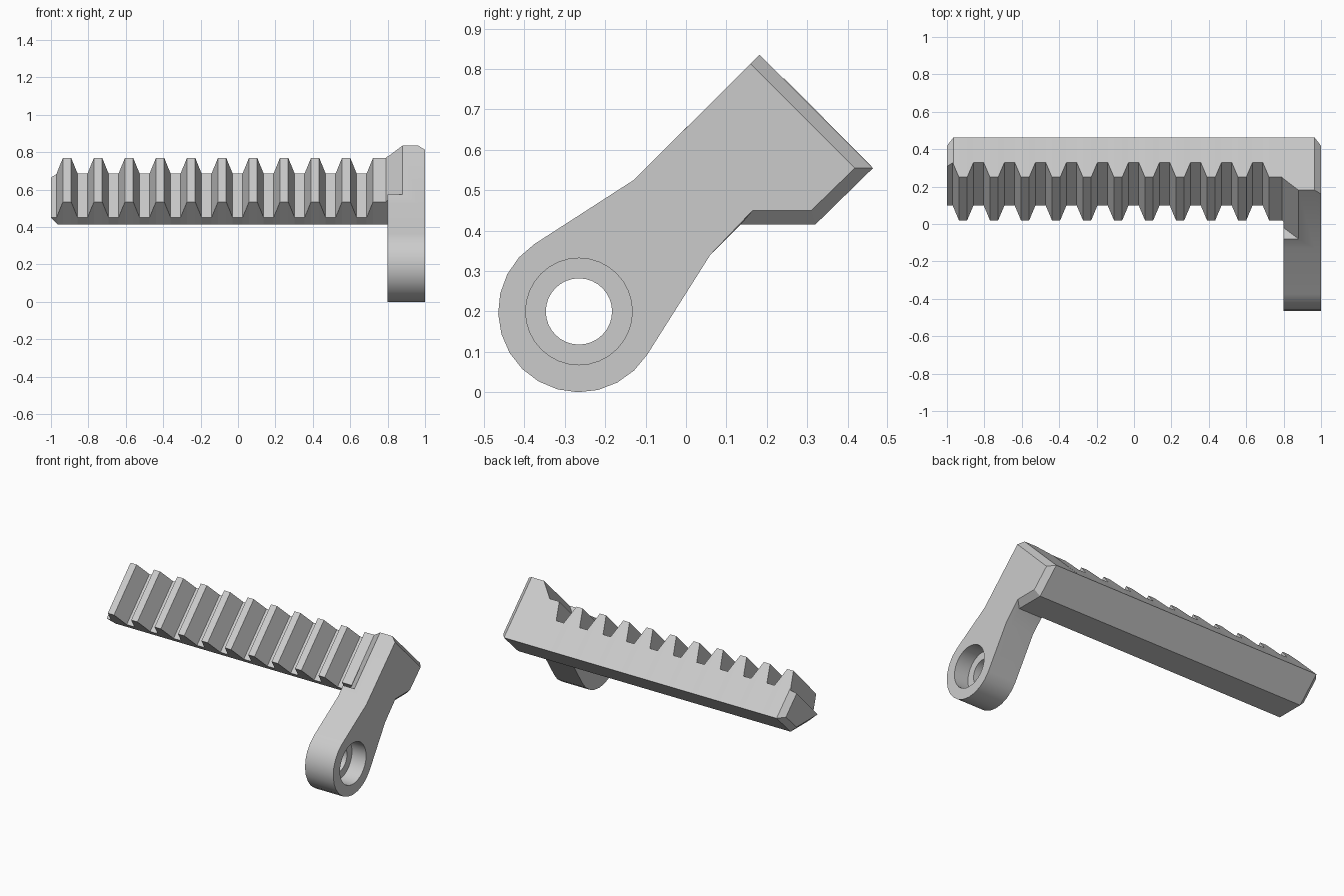
import bpy, bmesh, math
from mathutils import Vector

cube = bpy.data.objects.get("Cube")
if cube:
    bpy.data.objects.remove(cube, do_unlink=True)

grey = bpy.data.materials.new("light_grey")
grey.use_nodes = True
colour = (0.6, 0.6, 0.6, 1)
grey.diffuse_color = colour
grey.node_tree.nodes["Principled BSDF"].inputs["Base Color"].default_value = colour


def loft(name, rings):
    """Closed solid through rings that share a point count."""
    bm = bmesh.new()
    loops = [[bm.verts.new(p) for p in ring] for ring in rings]
    n = len(loops[0])
    for a, b in zip(loops, loops[1:]):
        for i in range(n):
            j = (i + 1) % n
            bm.faces.new((a[i], a[j], b[j], b[i]))
    bm.faces.new(loops[0][::-1])
    bm.faces.new(loops[-1])
    bmesh.ops.recalc_face_normals(bm, faces=bm.faces)
    mesh = bpy.data.meshes.new(name)
    bm.to_mesh(mesh)
    bm.free()
    mesh.materials.append(grey)
    obj = bpy.data.objects.new(name, mesh)
    bpy.context.collection.objects.link(obj)
    return obj


def circle(x, centre, radius, start=0, sweep=360, steps=32, closed=True):
    count = steps if closed else steps + 1
    angles = [math.radians(start + sweep * i / steps) for i in range(count)]
    return [(x, centre[0] + radius * math.cos(a), centre[1] + radius * math.sin(a)) for a in angles]


def cut(target, cutter):
    cutter.hide_render = True
    mod = target.modifiers.new("cut", "BOOLEAN")
    mod.operation = "DIFFERENCE"
    mod.solver = "EXACT"
    mod.object = cutter
    bpy.context.view_layer.objects.active = target
    bpy.ops.object.modifier_apply(modifier=mod.name)
    bpy.data.objects.remove(cutter, do_unlink=True)


# Toothed bar: a bevelled square section whose front corner pair follows the teeth
PITCH, FIRST_TIP, LAST = 0.1658, -0.914, 10
TIP, ROOT = 0.022, 0.056      # tip half width, distance from tip centre to valley floor
BEVEL = 0.035


def depth(x):
    if x > 0.79:
        return -9.2 * (x - 0.79)
    k = min(max(round((x - FIRST_TIP) / PITCH), 0), LAST)
    off = x - FIRST_TIP - k * PITCH
    if k == LAST and off > 0:
        return 0
    return min(max((abs(off) - TIP) / (ROOT - TIP), 0), 1)


def bar_ring(x):
    d = depth(x)
    t = max(0, -1 + BEVEL - x) / BEVEL
    dy, dz = 0.08 * d, -0.083 * d
    return [(x, 0.25 + dy - 0.022 * t, 0.77 + dz - 0.022 * t),
            (x, 0.463 - 0.045 * t, 0.555),
            (x, 0.32 - 0.01 * t, 0.415 + BEVEL * t),
            (x, 0.14 - BEVEL * t, 0.415 + BEVEL * t),
            (x, 0.02 + dy, 0.535 + dz)]


stations = {-1, -1 + BEVEL, 0.79, 0.8}
for k in range(LAST + 1):
    for off in (-ROOT, -TIP, TIP, ROOT):
        x = FIRST_TIP + k * PITCH + off
        if -1 < x < 0.79 and not (k == LAST and off > 0):
            stations.add(x)
toothed_bar = loft("toothed_bar", [bar_ring(x) for x in sorted(stations)])

# Lever arm: round eye, tapering neck and square head with a bevelled outer end
EYE = (-0.265, 0.2)


def arm_ring(x, bevelled=False):
    head = [(0.165, 0.45), (0.31, 0.45), (0.418, 0.555), (0.16, 0.813)] if bevelled else \
           [(0.135, 0.415), (0.32, 0.415), (0.463, 0.555), (0.182, 0.835)]
    outline = [(0.06, 0.34)] + head + [(-0.13, 0.525)]
    return [(x, y, z) for y, z in outline] + circle(x, EYE, 0.2, 123.5, 204, 14, False)


lever_arm = loft("lever_arm", [arm_ring(0.8), arm_ring(1 - BEVEL), arm_ring(1, True)])

# Stepped bore through the eye
cut(lever_arm, loft("bore_cutter", [circle(x, EYE, 0.082) for x in (0.7, 1.1)]))
cut(lever_arm, loft("counterbore_cutter", [circle(x, EYE, 0.132) for x in (0.9, 1.1)]))


# Sloped relief on the head where it meets the teeth
def relief_ring(s):
    return [(x, (s - h) / 2, (s + h) / 2) for x, h in ((0.78, 0.505), (0.9, 0.685), (0.78, 0.685))]


cut(lever_arm, loft("relief_cutter", [relief_ring(0.495), relief_ring(1.2)]))

# Smooth only the round surfaces
bpy.ops.object.select_all(action="DESELECT")
lever_arm.select_set(True)
bpy.context.view_layer.objects.active = lever_arm
bpy.ops.object.shade_smooth_by_angle(angle=math.radians(20))
